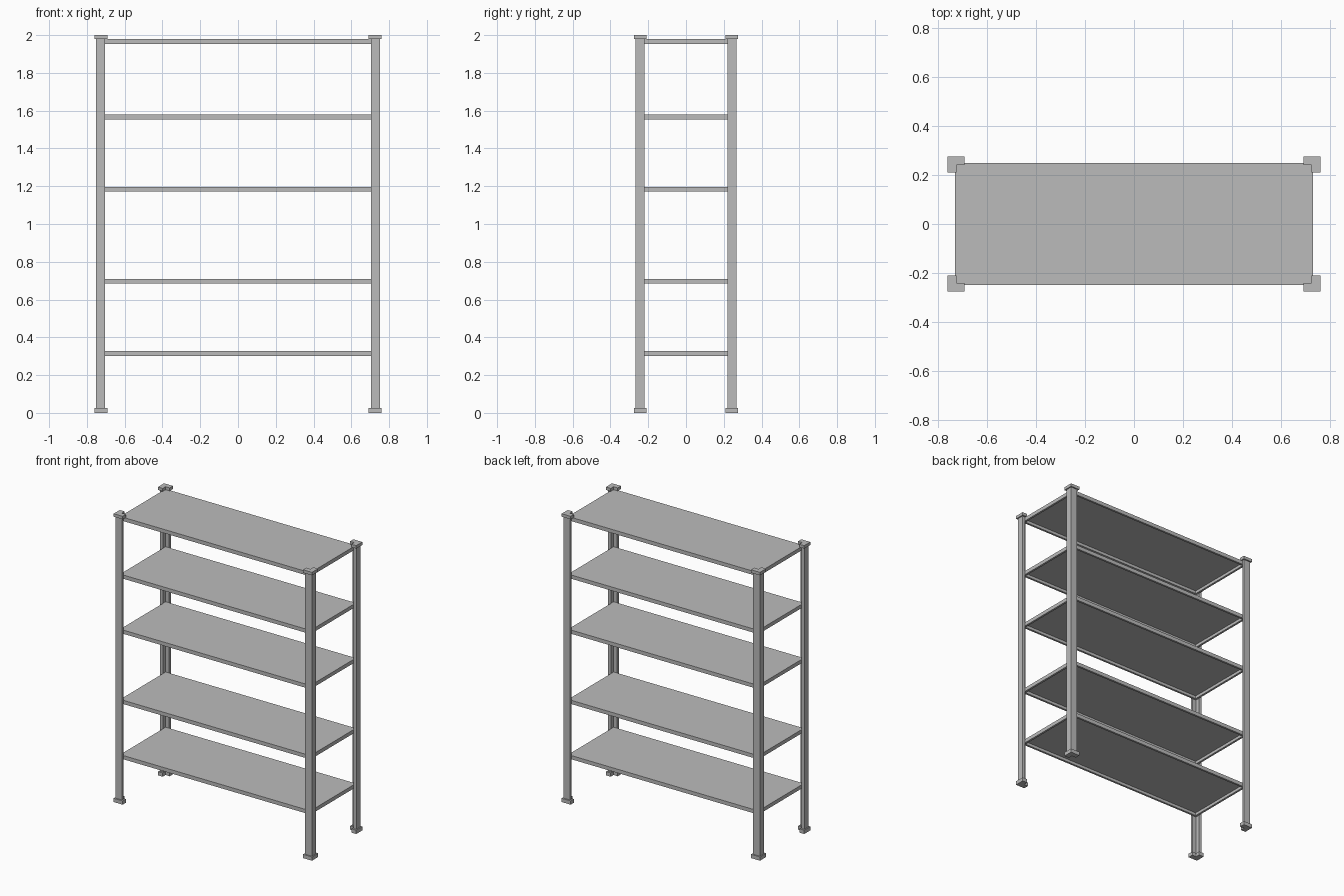
import bpy
import bmesh

cube = bpy.data.objects.get("Cube")
if cube:
    bpy.data.objects.remove(cube, do_unlink=True)

# Single painted-metal colour
grey = bpy.data.materials.new("grey metal")
grey.use_nodes = True
colour = (0.5, 0.5, 0.5, 1.0)
grey.diffuse_color = colour
grey.node_tree.nodes["Principled BSDF"].inputs["Base Color"].default_value = colour


def finish(name, bm):
    bmesh.ops.recalc_face_normals(bm, faces=bm.faces)
    mesh = bpy.data.meshes.new(name)
    bm.to_mesh(mesh)
    bm.free()
    mesh.materials.append(grey)
    obj = bpy.data.objects.new(name, mesh)
    bpy.context.collection.objects.link(obj)
    return obj


def angle_bar(name, sx, sy, outer, inner, tip, z0, z1):
    """L-section prism at the corner given by the signs sx, sy."""
    (ox, oy), (ix, iy), (tx, ty) = outer, inner, tip
    profile = [(ox, oy), (tx, oy), (tx, iy), (ix, iy), (ix, ty), (ox, ty)]
    bm = bmesh.new()
    face = bm.faces.new([bm.verts.new((sx * x, sy * y, z0)) for x, y in profile])
    top = bmesh.ops.extrude_face_region(bm, geom=[face])["geom"]
    verts = [v for v in top if isinstance(v, bmesh.types.BMVert)]
    bmesh.ops.translate(bm, verts=verts, vec=(0, 0, z1 - z0))
    return finish(name, bm)


def shelf(name, top_z, half_x=0.73, half_y=0.249, height=0.026, rim=0.02, plate=0.006):
    """Flat board with a rim around a recessed underside."""
    bm = bmesh.new()
    bmesh.ops.create_cube(bm, size=1)
    bmesh.ops.scale(bm, verts=bm.verts, vec=(2 * half_x, 2 * half_y, height))
    bmesh.ops.translate(bm, verts=bm.verts, vec=(0, 0, top_z - height / 2))
    bm.normal_update()
    under = min(bm.faces, key=lambda f: f.calc_center_median().z)
    bmesh.ops.inset_region(bm, faces=[under], thickness=rim)
    recess = bmesh.ops.extrude_face_region(bm, geom=[under])["geom"]
    verts = [v for v in recess if isinstance(v, bmesh.types.BMVert)]
    bmesh.ops.translate(bm, verts=verts, vec=(0, 0, height - plate))
    if under.is_valid:
        bmesh.ops.delete(bm, geom=[under], context="FACES_ONLY")
    return finish(name, bm)


# Corner posts with feet and caps
post = dict(outer=(0.753, 0.267), inner=(0.731, 0.249), tip=(0.703, 0.221))
cover = dict(outer=(0.761, 0.276), inner=(0.724, 0.24), tip=(0.692, 0.209))
for side, sx in (("left", 1), ("right", -1)):
    for end, sy in (("front", -1), ("back", 1)):
        corner = f"{end}_{side}"
        angle_bar(f"{corner}_post", sx, sy, z0=0.026, z1=1.979, **post)
        angle_bar(f"{corner}_foot", sx, sy, z0=0.0, z1=0.026, **cover)
        angle_bar(f"{corner}_cap", sx, sy, z0=1.979, z1=2.0, **cover)

# Shelves, from the bottom up
for number, top_z in enumerate((0.327, 0.71, 1.197, 1.579, 1.979), start=1):
    shelf(f"shelf_{number}", top_z)
